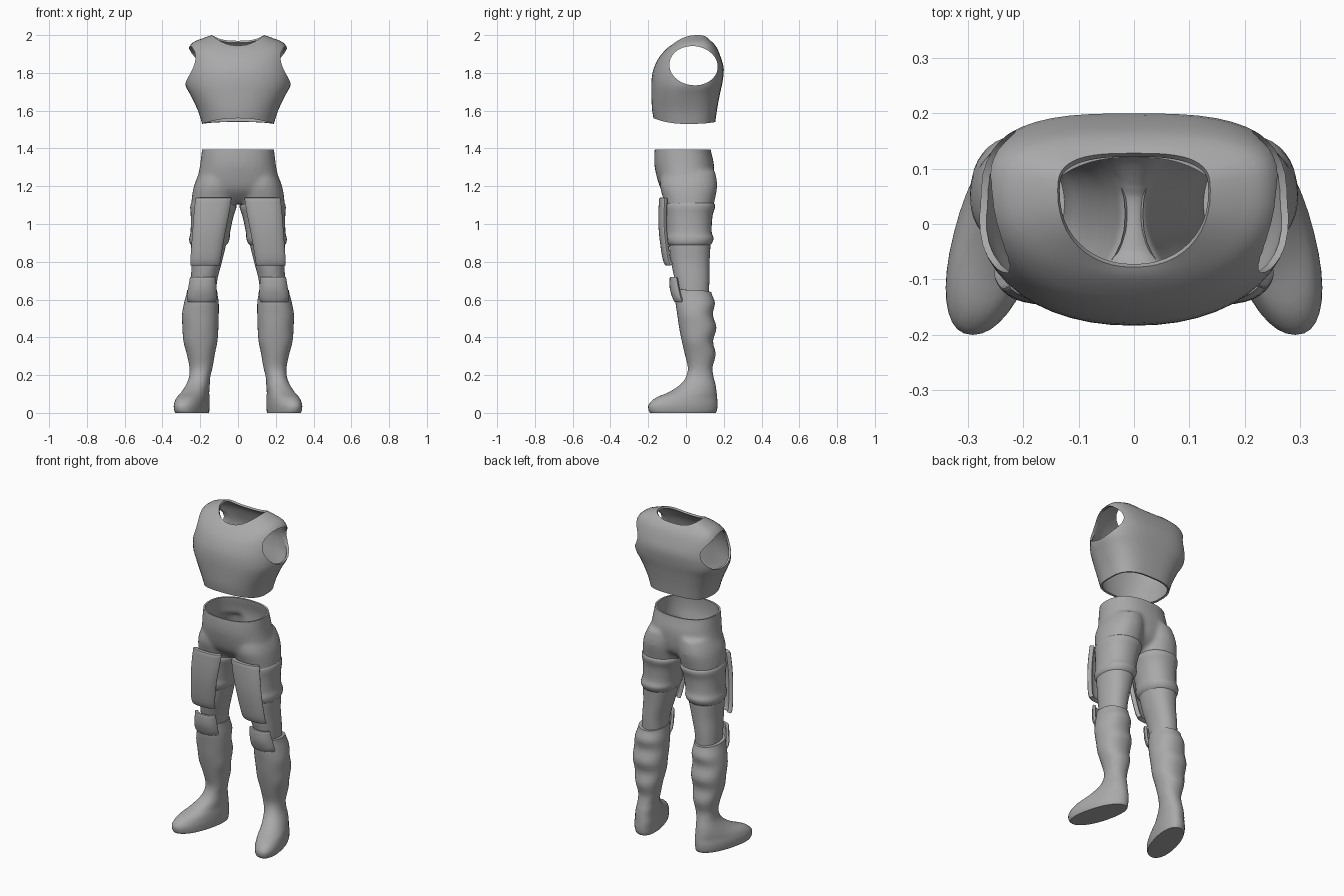
import bpy, bmesh, math

if "Cube" in bpy.data.objects:
    bpy.data.objects.remove(bpy.data.objects["Cube"])

grey = bpy.data.materials.new("plain grey")
grey.diffuse_color = (0.4, 0.4, 0.4, 1)
grey.use_nodes = True
grey.node_tree.nodes["Principled BSDF"].inputs["Base Color"].default_value = grey.diffuse_color


def ring(z, cx, w, yf, yb, shear=0.0, yc=None, zf=None, zb=None):
    """One cross-section: height, centre x, half width, front y, back y."""
    yc = (yf + yb) / 2 if yc is None else yc
    return (cx, w, yc, yf, yb, z if zf is None else zf, z, z if zb is None else zb, shear)


def refine(rings, steps):
    """Catmull-Rom interpolation between the cross-sections."""
    out, last = [], len(rings) - 1
    for i in range(last):
        a, b, c, d = rings[max(i - 1, 0)], rings[i], rings[i + 1], rings[min(i + 2, last)]
        for k in range(steps):
            t = k / steps
            out.append([0.5 * (2 * q + (r - p) * t + (2 * p - 5 * q + 4 * r - s) * t * t
                               + (3 * q - p - 3 * r + s) * t ** 3)
                        for p, q, r, s in zip(a, b, c, d)])
    return out + [list(rings[-1])]


def power(v, n):
    return math.copysign(abs(v) ** (2 / n), v)


def loft(bm, rings, seg=32, steps=3, arc=None, nf=2.2, nb=2.2, caps=(False, False)):
    """Skin the sections; arc limits them to a span of degrees about the front."""
    rows = []
    for cx, w, yc, yf, yb, zf, zs, zb, sh in refine(rings, steps):
        row = []
        for j in range(seg + (1 if arc else 0)):
            t = math.radians(arc) * (2 * j / seg - 1) if arc else 2 * math.pi * j / seg
            s, c = math.sin(t), math.cos(t)
            front = c >= 0
            n = nf if front else nb
            y = yc - power(c, n) * ((yc - yf) if front else (yb - yc))
            x = cx + w * power(s, n) + sh * (yc - y)
            z = zs * s * s + (zf if front else zb) * c * c
            row.append(bm.verts.new((x, y, z)))
        rows.append(row)
    for lo, hi in zip(rows, rows[1:]):
        for j in range(seg):
            k = (j + 1) % len(lo)
            bm.faces.new((lo[j], lo[k], hi[k], hi[j]))
    if caps[0]:
        bm.faces.new(rows[0][::-1])
    if caps[1]:
        bm.faces.new(rows[-1])


def make(name, bm):
    me = bpy.data.meshes.new(name)
    bm.to_mesh(me)
    bm.free()
    ob = bpy.data.objects.new(name, me)
    bpy.context.collection.objects.link(ob)
    me.materials.append(grey)
    return ob


def modify(ob, kind, **props):
    bpy.context.view_layer.objects.active = ob
    m = ob.modifiers.new(kind, kind)
    for key, value in props.items():
        setattr(m, key, value)
    bpy.ops.object.modifier_apply(modifier=m.name)


def smooth(ob, angle=40):
    bpy.ops.object.select_all(action='DESELECT')
    ob.select_set(True)
    bpy.context.view_layer.objects.active = ob
    bpy.ops.object.shade_smooth_by_angle(angle=math.radians(angle))


def pair(name, rings, thick=0, bevel=0, **kw):
    """Lofted part on the +x side, mirrored to the other side."""
    bm = bmesh.new()
    loft(bm, rings, **kw)
    ob = make(name, bm)
    if thick:
        modify(ob, 'SOLIDIFY', thickness=thick, offset=-1)
    if bevel:
        modify(ob, 'BEVEL', width=bevel, segments=2, limit_method='ANGLE', angle_limit=0.9)
    modify(ob, 'MIRROR', use_mirror_merge=False)
    smooth(ob)
    return ob


# Sleeveless vest with open neck and waist
bm = bmesh.new()
loft(bm, [
    ring(1.53, 0, .190, -.172, .155, yc=0, zf=1.56, zb=1.54),
    ring(1.60, 0, .212, -.180, .165, yc=0, zf=1.61, zb=1.61),
    ring(1.68, 0, .250, -.183, .180, yc=0, zf=1.69, zb=1.69),
    ring(1.74, 0, .280, -.183, .193, yc=.02, zf=1.75, zb=1.75),
    ring(1.82, 0, .282, -.175, .200, yc=.03, zf=1.81, zb=1.82),
    ring(1.91, 0, .270, -.150, .185, yc=.05, zf=1.87, zb=1.88),
    ring(1.958, 0, .242, -.120, .165, yc=.06, zf=1.91, zb=1.93),
    ring(1.982, 0, .190, -.095, .145, yc=.06, zf=1.935, zb=1.957),
    ring(2.0, 0, .138, -.078, .128, yc=.06, zf=1.945, zb=1.97)],
    seg=48, nf=2.2, nb=3.0)
vest = make("vest", bm)
modify(vest, 'SOLIDIFY', thickness=.012, offset=-1)

# Egg-shaped cutter for both armholes
bm = bmesh.new()
loop = []
for i in range(32):
    a = 2 * math.pi * i / 32
    loop.append(bm.verts.new((-.5, .04 + .128 * math.cos(a) + .012 * math.sin(a),
                              1.838 + .103 * math.sin(a) - .015 * math.cos(a))))
face = bm.faces.new(loop)
ext = bmesh.ops.extrude_face_region(bm, geom=[face])
bmesh.ops.translate(bm, vec=(1, 0, 0),
                    verts=[v for v in ext['geom'] if isinstance(v, bmesh.types.BMVert)])
bmesh.ops.recalc_face_normals(bm, faces=bm.faces)
cutter = make("armhole_cutter", bm)
modify(vest, 'BOOLEAN', object=cutter, operation='DIFFERENCE', solver='EXACT')
bpy.data.objects.remove(cutter)
smooth(vest)

# Trousers: hips and two legs fused into one soft skin, then opened at the waist
bm = bmesh.new()
loft(bm, [
    ring(1.11, 0, .12, -.06, .06),
    ring(1.15, 0, .20, -.105, .115),
    ring(1.20, 0, .222, -.140, .142),
    ring(1.30, 0, .203, -.166, .150),
    ring(1.37, 0, .194, -.168, .136),
    ring(1.40, 0, .190, -.165, .130),
    ring(1.45, 0, .190, -.165, .130)], nf=2.3, nb=2.3, caps=(True, True))
leg = [
    ring(.58, .185, .066, -.035, .120),
    ring(.70, .180, .070, -.060, .125),
    ring(.80, .165, .081, -.080, .126),
    ring(.90, .155, .095, -.092, .131),
    ring(1.0, .141, .105, -.102, .133),
    ring(1.1, .131, .117, -.112, .147),
    ring(1.2, .118, .116, -.138, .166),
    ring(1.28, .100, .100, -.130, .154)]
loft(bm, leg, caps=(True, True))
loft(bm, [(-r[0],) + r[1:] for r in leg], caps=(True, True))
trousers = make("trousers", bm)
modify(trousers, 'REMESH', mode='VOXEL', voxel_size=.011)
modify(trousers, 'SMOOTH', factor=.5, iterations=8)
bm = bmesh.new()
bm.from_mesh(trousers.data)
bmesh.ops.bisect_plane(bm, geom=bm.verts[:] + bm.edges[:] + bm.faces[:],
                       plane_co=(0, 0, 1.395), plane_no=(0, 0, 1), clear_outer=True)
bm.to_mesh(trousers.data)
bm.free()
modify(trousers, 'SOLIDIFY', thickness=.01, offset=-1)
smooth(trousers, 50)

# Padded wraps around the thighs
pair("thigh_wraps", [
    ring(.885, .156, .090, -.088, .126),
    ring(.90, .154, .102, -.100, .138),
    ring(.925, .151, .107, -.106, .146),
    ring(.96, .146, .105, -.102, .136),
    ring(1.04, .137, .113, -.109, .140),
    ring(1.085, .131, .122, -.116, .153),
    ring(1.105, .130, .120, -.114, .152),
    ring(1.115, .129, .113, -.106, .142)])

# Curved plates on the front of the thighs
pair("thigh_plates", [
    ring(.778, .174, .088, -.108, 0, yc=-.045),
    ring(.82, .171, .091, -.125, 0, yc=-.06),
    ring(.95, .155, .098, -.143, 0, yc=-.075),
    ring(1.05, .141, .105, -.146, 0, yc=-.078),
    ring(1.14, .129, .108, -.142, 0, yc=-.075)],
    thick=.026, bevel=.006, seg=16, arc=62, nf=2.6)

# Knee guards
pair("knee_guards", [
    ring(.585, .192, .078, -.060, .06, yc=.02),
    ring(.61, .192, .086, -.072, .06, yc=.01),
    ring(.66, .189, .082, -.086, .06, yc=.0),
    ring(.72, .186, .074, -.086, .06, yc=-.02)],
    thick=.018, bevel=.005, seg=16, arc=68, nf=2.5)

# Tall boots with ribbed calves and feet turned outward
pair("boots", [
    ring(0.0, .243, .076, -.190, .158, .25),
    ring(.015, .245, .079, -.198, .164, .25),
    ring(.045, .245, .080, -.197, .167, .25),
    ring(.08, .238, .075, -.160, .165, .25),
    ring(.11, .226, .068, -.090, .162, .20),
    ring(.15, .212, .061, -.030, .156, .12),
    ring(.19, .203, .056, .000, .146, .05),
    ring(.24, .196, .061, .010, .140),
    ring(.31, .197, .074, -.006, .157),
    ring(.38, .199, .090, -.022, .143),
    ring(.45, .199, .095, -.036, .161),
    ring(.52, .199, .097, -.046, .142),
    ring(.58, .194, .092, -.055, .153),
    ring(.625, .191, .083, -.055, .138),
    ring(.65, .190, .079, -.055, .134, zf=.66, zb=.64)],
    seg=36, caps=(True, True))
